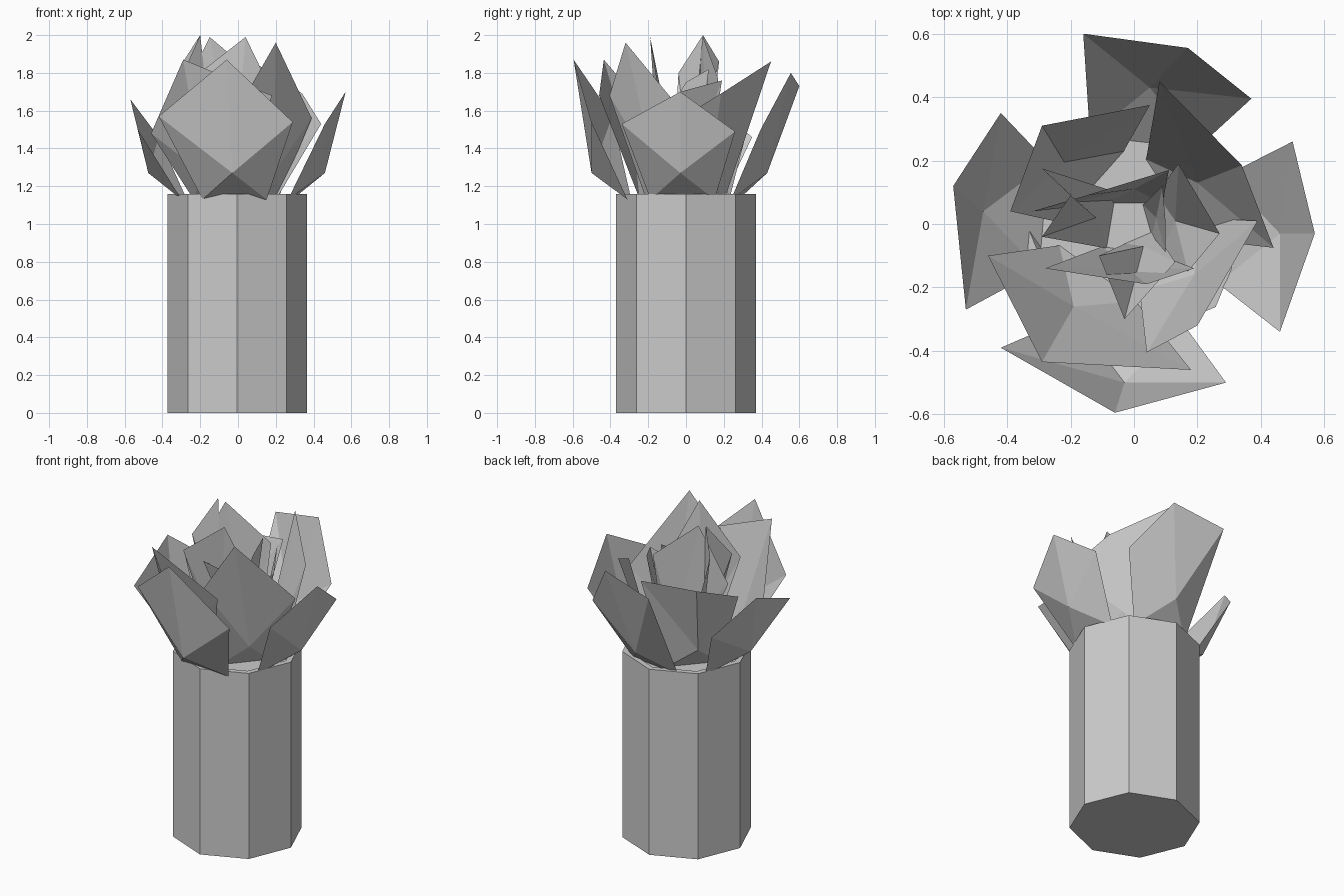
import bpy, bmesh, math
from mathutils import Vector


def finish(bm, name):
    bmesh.ops.recalc_face_normals(bm, faces=bm.faces)
    me = bpy.data.meshes.new(name)
    bm.to_mesh(me)
    bm.free()
    ob = bpy.data.objects.new(name, me)
    bpy.context.collection.objects.link(ob)
    return ob


# Octagonal pot with a shallow recessed top
bm = bmesh.new()
rings = []
for r, z in ((0.37, 0), (0.37, 1.16), (0.335, 1.16), (0.32, 1.13)):
    rings.append([bm.verts.new((r * math.cos(i * math.pi / 4) - 0.004,
                                r * math.sin(i * math.pi / 4), z)) for i in range(8)])
for a, b in zip(rings, rings[1:]):
    for i in range(8):
        j = (i + 1) % 8
        bm.faces.new((a[i], a[j], b[j], b[i]))
bm.faces.new(rings[0][::-1])
bm.faces.new(rings[-1])
finish(bm, "pot")


def petal(name, kink, tip, side_a, side_b, half=0.15):
    """Cupped leaf: narrow foot, belly kink, two side corners and a tip."""
    k = Vector((kink[0], kink[1], 1.27))
    foot = Vector((kink[0] * 0.6, kink[1] * 0.6, 1.13))
    across = Vector((-kink[1], kink[0], 0)).normalized() * half
    if across.dot(Vector(side_a) - Vector(side_b)) < 0:
        across = -across
    bm = bmesh.new()
    kv = bm.verts.new(k)
    rim = [bm.verts.new(p) for p in (foot + across, side_a, tip, side_b, foot - across)]
    for i in range(5):
        bm.faces.new((kv, rim[i], rim[(i + 1) % 5]))
    finish(bm, name)


# Outer ring of petals
petal("outer_petal_right", (0.46, -0.03), (0.57, -0.03, 1.70),
      (0.50, 0.26, 1.49), (0.46, -0.34, 1.53), 0.17)
petal("outer_petal_front", (-0.03, -0.50), (-0.06, -0.595, 1.87),
      (-0.42, -0.39, 1.57), (0.29, -0.50, 1.54), 0.17)
petal("outer_petal_left", (-0.475, 0.04), (-0.57, 0.12, 1.66),
      (-0.42, 0.35, 1.46), (-0.53, -0.27, 1.50), 0.17)
petal("outer_petal_back", (0.05, 0.43), (0.17, 0.555, 1.80),
      (-0.16, 0.60, 1.73), (0.37, 0.395, 1.50), 0.17)

# Middle ring
petal("middle_petal_front_left", (-0.19, -0.26), (-0.29, -0.435, 1.87),
      (-0.46, -0.10, 1.48), (0.18, -0.46, 1.68))
petal("middle_petal_front_right", (0.19, -0.16), (0.20, -0.32, 1.96),
      (0.39, 0.01, 1.56), (0.04, -0.405, 1.68))
petal("middle_petal_back_right", (0.20, 0.13), (0.34, 0.185, 1.69),
      (0.08, 0.45, 1.86), (0.44, -0.075, 1.53))
petal("middle_petal_back_left", (-0.22, 0.195), (-0.29, 0.31, 1.70),
      (-0.39, 0.04, 1.59), (0.05, 0.375, 1.70))

# Inner ring and heart
petal("inner_petal_front", (-0.02, -0.14), (0.04, -0.19, 1.99),
      (-0.28, -0.14, 1.74), (0.19, -0.14, 1.68), 0.09)
petal("inner_petal_right", (0.13, 0.01), (0.27, -0.03, 1.70),
      (0.14, 0.19, 1.76), (0.17, -0.15, 1.58), 0.09)
petal("inner_petal_left", (-0.12, 0.02), (-0.20, 0.09, 2.0),
      (-0.29, -0.04, 1.80), (-0.29, 0.175, 1.86), 0.09)
petal("inner_petal_back", (0.0, 0.11), (-0.15, 0.09, 1.99),
      (-0.32, 0.04, 1.65), (0.11, 0.17, 1.77), 0.09)
petal("heart_petal_front", (0.03, -0.07), (-0.03, -0.30, 1.80),
      (-0.11, -0.10, 1.68), (0.13, -0.12, 1.65), 0.05)
petal("heart_petal_right", (0.07, 0.02), (0.10, 0.0, 1.75),
      (0.09, 0.12, 1.82), (0.10, -0.09, 1.6), 0.05)
